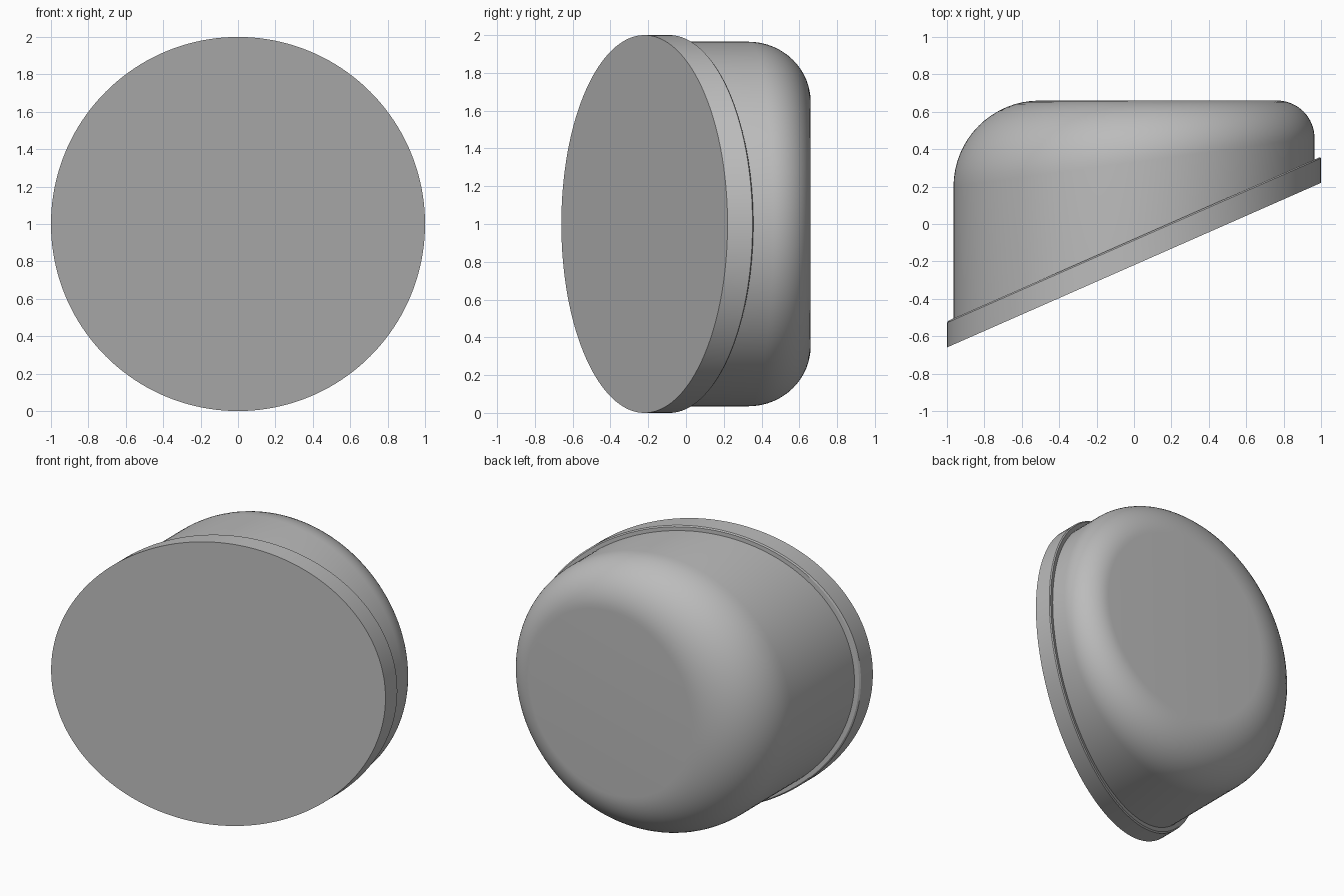
import bpy, bmesh
from math import sin, cos, pi, radians

cube = bpy.data.objects.get("Cube")
if cube:
    bpy.data.objects.remove(cube)

SIDES = 160
FLANGE_R, BODY_R = 1.0, 0.965
THICK, LIP = 0.14, 0.008
BACK_Y = 0.66

gray = bpy.data.materials.new("plain gray")
gray.use_nodes = True
color = (0.5, 0.5, 0.5, 1)
gray.diffuse_color = color
gray.node_tree.nodes["Principled BSDF"].inputs["Base Color"].default_value = color


def slant(x):
    """Depth of the sloping front plane."""
    return -0.22 + 0.44 * x


def slanted(radius, offset):
    """Ring rule: a circle projected on a plane parallel to the front."""
    return lambda a: (radius * cos(a), slant(radius * cos(a)) + offset)


def rounded(t):
    """Ring rule: step t of the back rounding, tighter toward +x."""
    def rule(a):
        fillet = 0.33 - 0.13 * cos(a)
        radius = BODY_R - fillet * (1 - cos(t))
        return radius, BACK_Y - fillet * (1 - sin(t))
    return rule


def loft(name, rules):
    """Skin rings around the y axis and cap both ends."""
    bm = bmesh.new()
    rings = []
    for rule in rules:
        ring = []
        for i in range(SIDES):
            a = 2 * pi * i / SIDES
            first, y = rule(a)
            radius = first / cos(a) if rule in flat_rules else first
            ring.append(bm.verts.new((radius * cos(a), y, 1 + radius * sin(a))))
        rings.append(ring)
    for low, high in zip(rings, rings[1:]):
        for i in range(SIDES):
            j = (i + 1) % SIDES
            bm.faces.new((low[i], low[j], high[j], high[i]))
    bm.faces.new(rings[0])
    bm.faces.new(rings[-1])
    bmesh.ops.recalc_face_normals(bm, faces=bm.faces)
    mesh = bpy.data.meshes.new(name)
    bm.to_mesh(mesh)
    bm.free()
    mesh.materials.append(gray)
    obj = bpy.data.objects.new(name, mesh)
    bpy.context.collection.objects.link(obj)
    bpy.ops.object.select_all(action="DESELECT")
    obj.select_set(True)
    bpy.context.view_layer.objects.active = obj
    bpy.ops.object.shade_smooth_by_angle(angle=radians(30))


def ring_rule(radius, offset):
    return lambda a: (radius, slant(radius * cos(a)) + offset)


flat_rules = []

# Sloping front flange with a fine chamfer on its back edge
loft("front_flange", [ring_rule(FLANGE_R, 0), ring_rule(FLANGE_R, THICK - LIP),
                      ring_rule(FLANGE_R - LIP, THICK)])

# Round housing with a back edge rounded by a varying radius
STEPS = 16
loft("rounded_housing", [ring_rule(BODY_R, THICK - 0.02)]
     + [rounded(pi / 2 * k / STEPS) for k in range(STEPS + 1)])
